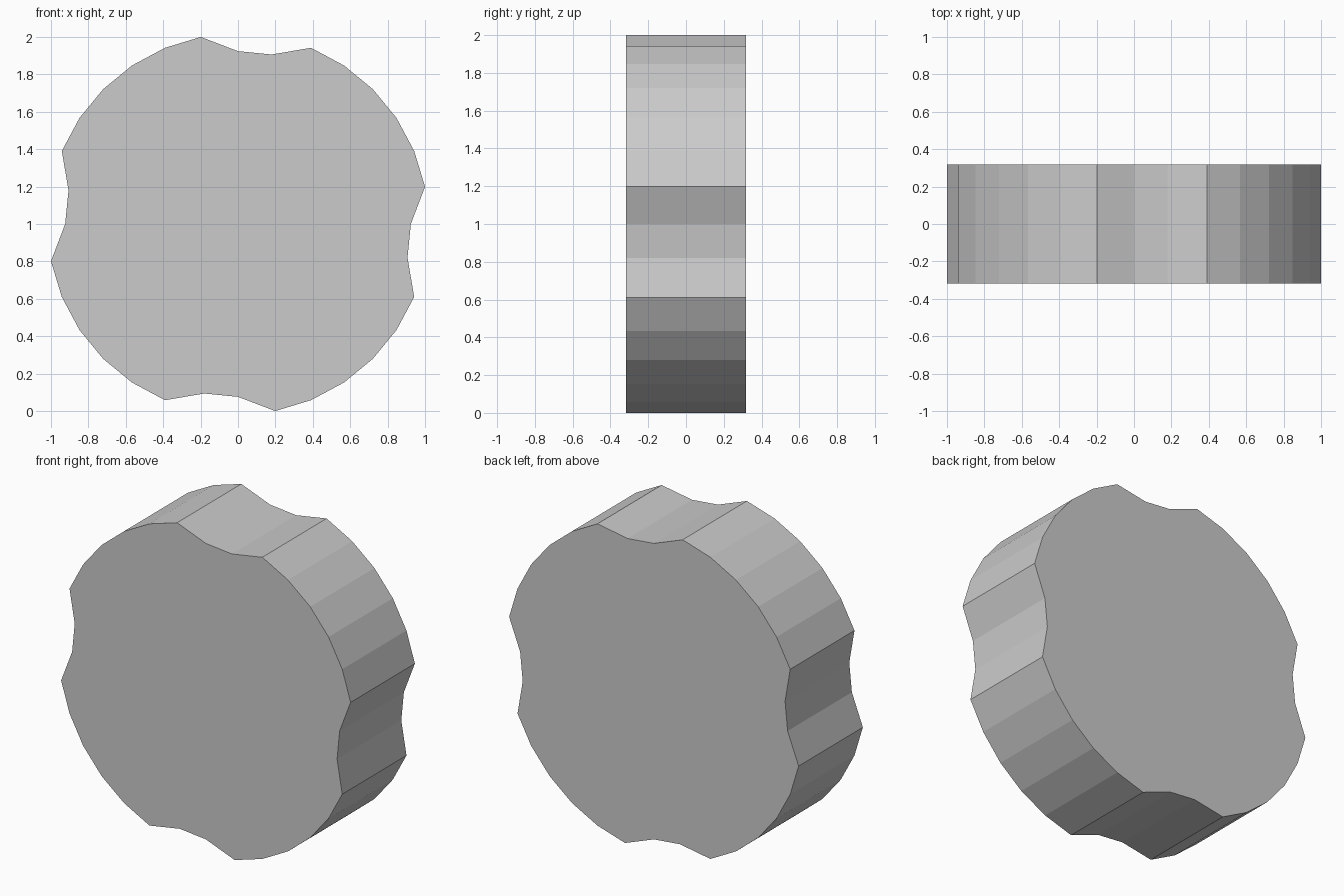
import bpy, bmesh, math

if "Cube" in bpy.data.objects:
    bpy.data.objects.remove(bpy.data.objects["Cube"])

# Scalloped disc: 32-sided outline with four shallow two-point grip dents
SIDES = 32
OUTER = 1 / math.cos(math.pi / 16)
DENT = 0.924
HALF_DEPTH = 0.317

bm = bmesh.new()
outline = []
for k in range(SIDES):
    a = 2 * math.pi * k / SIDES
    r = DENT if k % 8 in (7, 0) else OUTER
    outline.append(bm.verts.new((r * math.cos(a), -HALF_DEPTH, 1 + r * math.sin(a))))
front = bm.faces.new(outline)

# Extrude the front face through to the back
ext = bmesh.ops.extrude_face_region(bm, geom=[front], use_keep_orig=True)
back = [g for g in ext["geom"] if isinstance(g, bmesh.types.BMVert)]
bmesh.ops.translate(bm, verts=back, vec=(0, 2 * HALF_DEPTH, 0))
bmesh.ops.recalc_face_normals(bm, faces=bm.faces)

mesh = bpy.data.meshes.new("scalloped_knob")
bm.to_mesh(mesh)
bm.free()
knob = bpy.data.objects.new("scalloped_knob", mesh)
bpy.context.collection.objects.link(knob)
